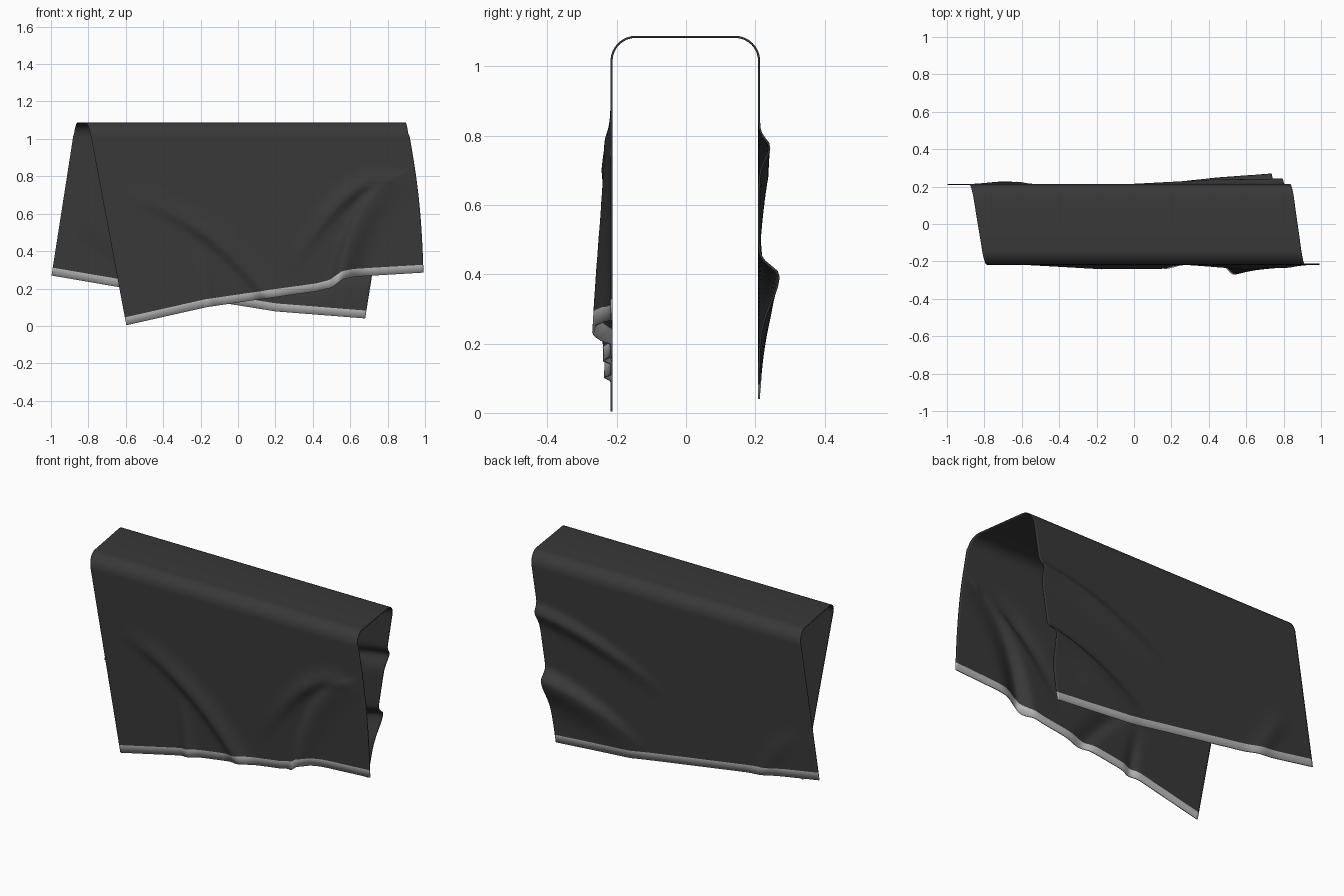
import bpy, bmesh, math
from mathutils import Vector

if "Cube" in bpy.data.objects:
    bpy.data.objects.remove(bpy.data.objects["Cube"], do_unlink=True)


def material(name, value):
    m = bpy.data.materials.new(name)
    m.use_nodes = True
    col = (value, value, value, 1)
    m.diffuse_color = col
    m.node_tree.nodes["Principled BSDF"].inputs["Base Color"].default_value = col
    return m


def lerp(a, b, t):
    return a + (b - a) * t


def along(points, x):
    """Height of a bottom edge at x, eased between points."""
    for (x0, z0), (x1, z1) in zip(points, points[1:]):
        if x <= x1:
            return lerp(z0, z1, max(0, (x - x0) / (x1 - x0)))
    return points[-1][1]


class Fold:
    """A raised crease along a curved path, with its own width on each side."""

    def __init__(self, a, b, c, heights, left, right, steps=14):
        a, b, c = Vector(a), Vector(b), Vector(c)
        self.pts = [a.lerp(b, i / steps).lerp(b.lerp(c, i / steps), i / steps)
                    for i in range(steps + 1)]
        self.h, self.left, self.right, self.steps = heights, left, right, steps

    def height(self, p):
        best = None
        for i in range(self.steps):
            q, d = self.pts[i], self.pts[i + 1] - self.pts[i]
            r = p - q
            t = min(1, max(0, r.dot(d) / d.length_squared))
            dist = (r - d * t).length
            if best is None or dist < best[0]:
                best = (dist, (i + t) / self.steps, d.cross(r) if hasattr(d, "cross") else 0)
        dist, t, side = best
        h0, h1, h2 = self.h
        h = lerp(h0, h1, t * 2) if t < 0.5 else lerp(h1, h2, t * 2 - 1)
        return h * math.exp(-(dist / (self.left if side > 0 else self.right)) ** 2)


# Panel outlines and creases
COLS, ROWS, ARC = 150, 64, 8
RADIUS, TOP, HEM = 0.07, 1.085, 0.042
FRONT_Y, BACK_Y = -0.215, 0.211
front = dict(
    y=FRONT_Y, out=-1, top=(-0.80, 0.905), bottom=(-0.597, 0.992), bow=0.018,
    edge=[(-0.6, 0.003), (-0.17, 0.10), (0.17, 0.15), (0.42, 0.185),
          (0.5, 0.205), (0.56, 0.25), (0.62, 0.263), (0.99, 0.285)],
    folds=[Fold((-0.6, 0.7), (-0.15, 0.58), (0.18, 0.13), (0.0, 0.024, 0.022), 0.06, 0.035),
           Fold((0.86, 0.78), (0.62, 0.86), (0.28, 0.3), (0.0, 0.026, 0.0), 0.035, 0.05),
           Fold((0.82, 0.78), (0.6, 0.62), (0.53, 0.2), (0.012, 0.03, 0.055), 0.08, 0.035),
           Fold((-0.22, 0.42), (-0.18, 0.3), (-0.16, 0.08), (0.0, 0.01, 0.02), 0.04, 0.03)])
back = dict(
    y=BACK_Y, out=1, top=(-0.87, 0.845), bottom=(-0.997, 0.68), bow=0.0,
    edge=[(-1.0, 0.27), (-0.65, 0.21), (0.0, 0.11), (0.2, 0.078), (0.68, 0.04)],
    folds=[Fold((0.82, 0.77), (0.45, 0.74), (-0.02, 0.5), (0.03, 0.024, 0.0), 0.05, 0.03),
           Fold((0.76, 0.4), (0.45, 0.36), (0.12, 0.14), (0.058, 0.035, 0.0), 0.11, 0.035),
           Fold((-0.85, 0.5), (-0.72, 0.4), (-0.62, 0.18), (0.0, 0.012, 0.012), 0.05, 0.05)])


def panel_row(panel, k):
    """Row 0 is the bottom edge, row 1 the hem line, the last row meets the bend."""
    row = []
    for c in range(COLS + 1):
        u = c / COLS
        low = along(panel["edge"], lerp(*panel["bottom"], u))
        high = TOP - RADIUS
        z = low if k == 0 else lerp(low + HEM, high, (k - 1) / (ROWS - 1))
        t = (z - low) / (TOP - low)
        x = lerp(lerp(*panel["bottom"], u), lerp(*panel["top"], u), t)
        x += panel["bow"] * u ** 3 * math.sin(math.pi * t)
        p = Vector((x, z))
        swell = sum(f.height(p) for f in panel["folds"]) * min(1, (high - z) * 8)
        row.append((x, panel["y"] + panel["out"] * swell, z))
    return row


def bend_row(y, z):
    """Row of the rounded top, carried between the two panels."""
    s = (y - FRONT_Y) / (BACK_Y - FRONT_Y)
    x0 = lerp(front["top"][0], back["top"][0], s)
    x1 = lerp(front["top"][1], back["top"][1], s)
    start = front if s < 0.5 else back
    drop = (TOP - z) / TOP
    x0 += (start["bottom"][0] - start["top"][0]) * drop
    x1 += (start["bottom"][1] - start["top"][1]) * drop
    return [(lerp(x0, x1, c / COLS), y, z) for c in range(COLS + 1)]


# Rows run up the front, over the top and down the back
rows = [panel_row(front, k) for k in range(ROWS + 1)]
for i in range(1, ARC + 1):
    a = math.pi / 2 * i / ARC
    rows.append(bend_row(FRONT_Y + RADIUS * (1 - math.cos(a)), TOP - RADIUS * (1 - math.sin(a))))
for i in range(ARC, 0, -1):
    a = math.pi / 2 * i / ARC
    rows.append(bend_row(BACK_Y - RADIUS * (1 - math.cos(a)), TOP - RADIUS * (1 - math.sin(a))))
rows += [panel_row(back, k) for k in range(ROWS, -1, -1)]

# Cloth sheet, with the first and last strips as pale hems
bm = bmesh.new()
grid = [[bm.verts.new(p) for p in row] for row in rows]
last = len(grid) - 2
for r in range(last + 1):
    for c in range(COLS):
        f = bm.faces.new((grid[r][c], grid[r][c + 1], grid[r + 1][c + 1], grid[r + 1][c]))
        f.material_index = 1 if r in (0, last) else 0
mesh = bpy.data.meshes.new("draped_cloth")
bm.to_mesh(mesh)
bm.free()
mesh.materials.append(material("charcoal cloth", 0.04))
mesh.materials.append(material("pale grey hem", 0.5))
cloth = bpy.data.objects.new("draped_cloth", mesh)
bpy.context.collection.objects.link(cloth)

thick = cloth.modifiers.new("thickness", "SOLIDIFY")
thick.thickness = 0.006
thick.offset = 0

bpy.ops.object.select_all(action="DESELECT")
cloth.select_set(True)
bpy.context.view_layer.objects.active = cloth
bpy.ops.object.shade_smooth_by_angle(angle=math.radians(40))
